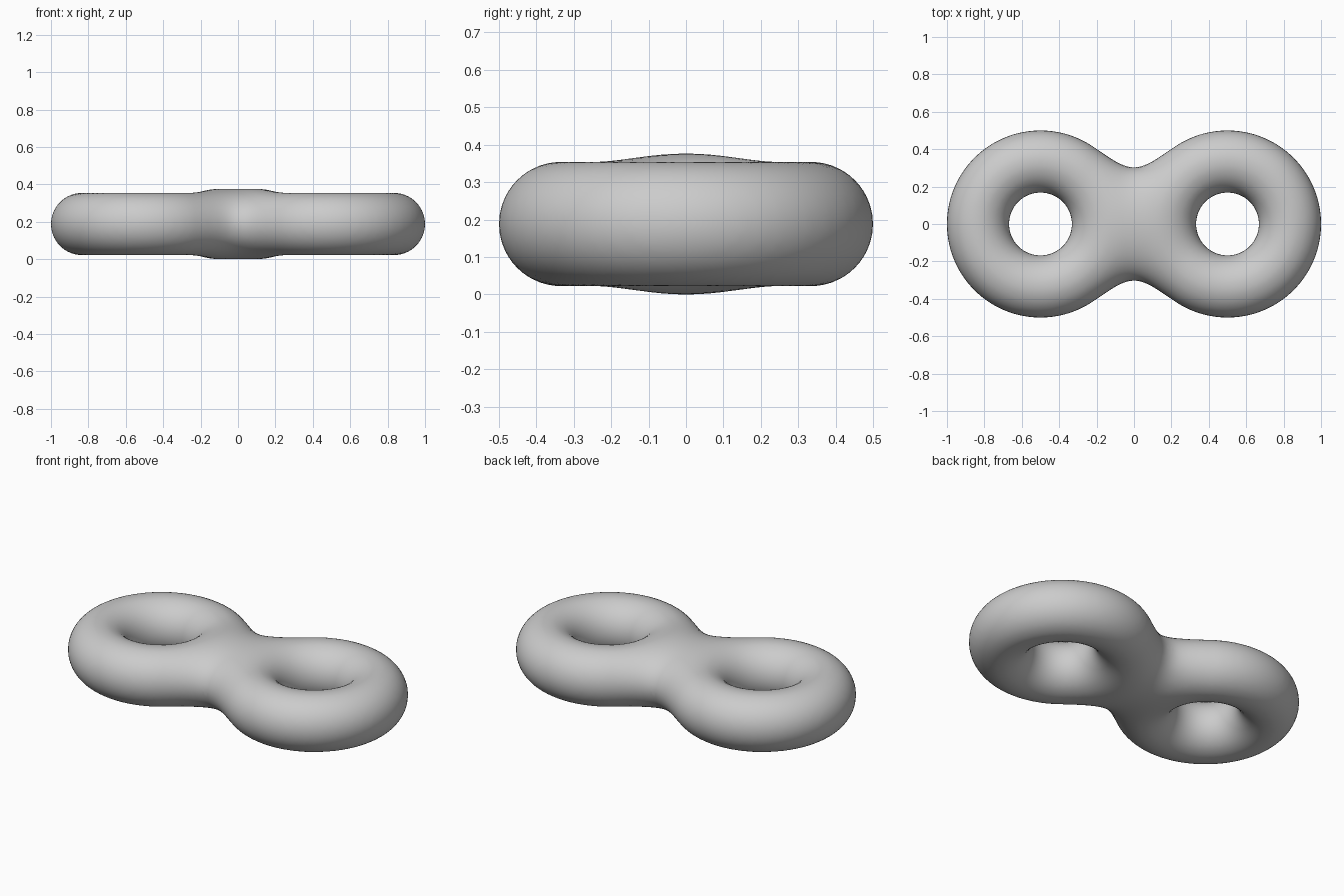
import bpy, math
from mathutils import Vector

if "Cube" in bpy.data.objects:
    bpy.data.objects.remove(bpy.data.objects["Cube"])

R, r, K = 0.334, 0.166, 0.338   # ring radius, tube radius, blend width
CX, CZ = 0.5, 0.188             # ring centres


def field(p):
    """Smooth union of the two rings (signed distance)."""
    a, b = (math.hypot(math.hypot(p.x - s * CX, p.y) - R, p.z - CZ) - r for s in (-1, 1))
    h = max(K - abs(a - b), 0) / K
    return min(a, b) - h * h * K / 4


def project(p):
    """Move a point onto the blended surface along the gradient."""
    e = 1e-4
    for _ in range(5):
        g = Vector([(field(p + d) - field(p - d)) / (2 * e)
                    for d in (Vector((e, 0, 0)), Vector((0, e, 0)), Vector((0, 0, e)))])
        p = p - g * (field(p) / max(g.length_squared, 0.2))
    return p


# Two rings and a bridge between them
parts = []
for s in (-1, 1):
    bpy.ops.mesh.primitive_torus_add(location=(s * CX, 0, CZ), major_radius=R, minor_radius=r,
                                     major_segments=64, minor_segments=32)
    parts.append(bpy.context.object)
bpy.ops.mesh.primitive_uv_sphere_add(segments=32, ring_count=16, radius=1, location=(0, 0, CZ))
bridge = bpy.context.object
bridge.scale = (0.22, 0.28, 0.18)
parts.append(bridge)

# Fuse into one skin
for o in parts:
    o.select_set(True)
bpy.context.view_layer.objects.active = parts[0]
bpy.ops.object.join()
body = bpy.context.object
body.name = "double_ring"
bpy.ops.object.transform_apply(location=True, rotation=True, scale=True)
fuse = body.modifiers.new("fuse", 'REMESH')
fuse.mode = 'VOXEL'
fuse.voxel_size = 0.025
bpy.ops.object.modifier_apply(modifier=fuse.name)

# Settle the skin on the blended surface, relaxing between passes
for i in range(3):
    for v in body.data.vertices:
        v.co = project(v.co.copy())
    if i < 2:
        relax = body.modifiers.new("relax", 'SMOOTH')
        relax.factor, relax.iterations = 0.5, 4
        bpy.ops.object.modifier_apply(modifier=relax.name)
bpy.ops.object.shade_smooth()
